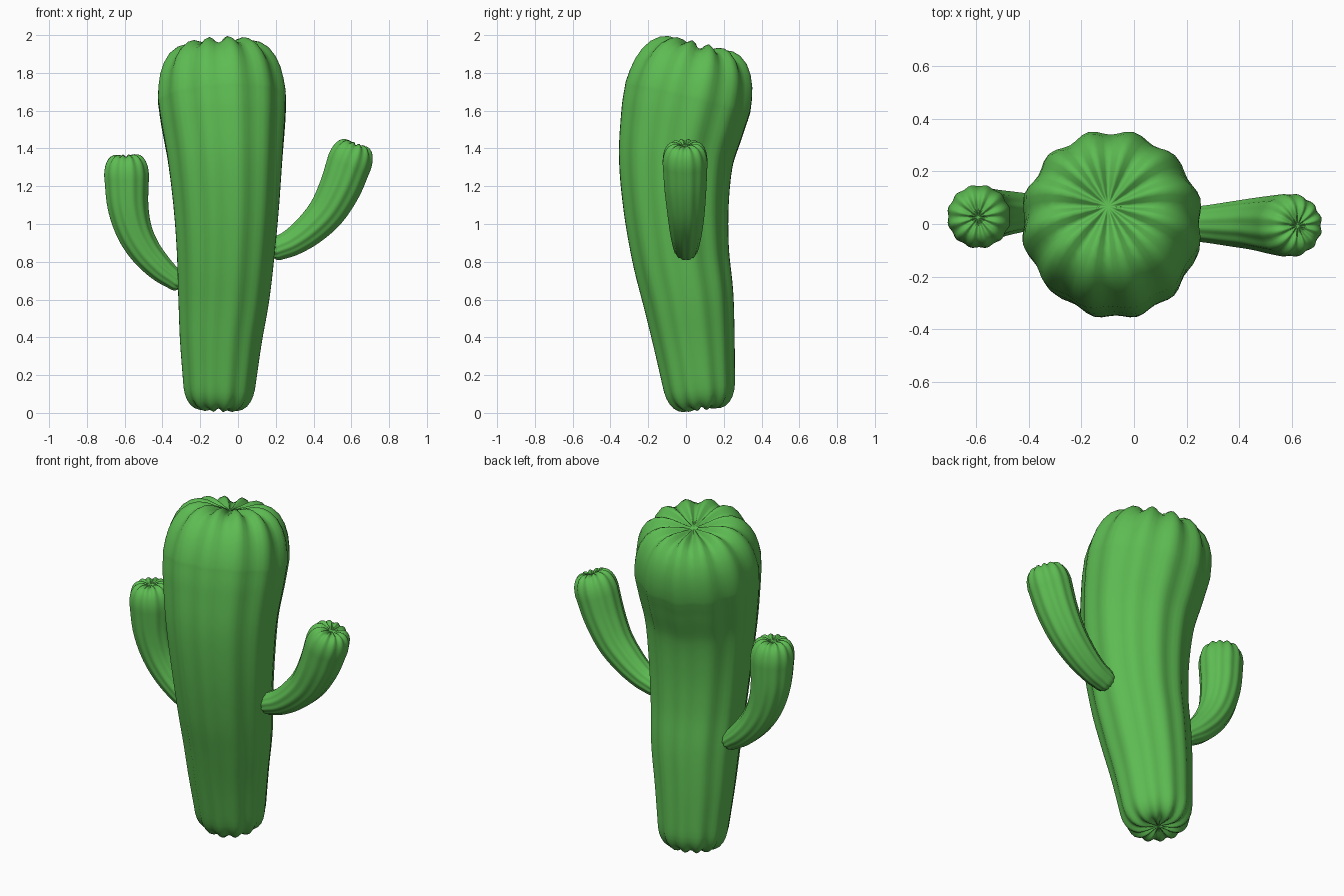
import bpy, bmesh, math
from mathutils import Vector

if "Cube" in bpy.data.objects:
    bpy.data.objects.remove(bpy.data.objects["Cube"])

RIBS, SEG = 12, 72
green = bpy.data.materials.new("cactus green")
green.diffuse_color = (0.11, 0.5, 0.085, 1)
green.use_nodes = True
green.node_tree.nodes["Principled BSDF"].inputs["Base Color"].default_value = green.diffuse_color

# rounded cap: radius factor, height factor, radial groove, axial groove
CAP = [(0.98, .24, .06, 0), (.945, .45, .065, .01), (.88, .65, .075, .03),
       (.78, .83, .08, .06), (.65, .95, .08, .09), (.52, 1.0, .07, .12),
       (.38, .99, .05, .12), (.24, .94, .03, .09), (.11, .89, .0, .04)]


def catmull(pts, steps=6):
    """Smooth path through (x, y, z, radius) points."""
    p = [Vector(q) for q in pts]
    p = [2 * p[0] - p[1]] + p + [2 * p[-1] - p[-2]]
    out = []
    for i in range(1, len(p) - 2):
        a, b, c, d = p[i - 1:i + 3]
        for s in range(steps):
            t = s / steps
            out.append(0.5 * (2 * b + (c - a) * t + (2 * a - 5 * b + 4 * c - d) * t * t
                              + (3 * b - a - 3 * c + d) * t ** 3))
    return out + [p[-2]]


def ribbed_stem(name, pts, low_cap, high_cap):
    """Ribbed tube along a path, closed with dented, grooved caps."""
    path = catmull(pts)
    pos = [q.to_3d() for q in path]
    n = len(pos)
    tan = [(pos[min(i + 1, n - 1)] - pos[max(i - 1, 0)]).normalized() for i in range(n)]
    bm = bmesh.new()

    def ring(c, t, r, groove, dent=0.0):
        u = Vector((0, 1, 0))
        u = (u - t * u.dot(t)).normalized()
        v = u.cross(t)
        vs = []
        for k in range(SEG):
            a = 2 * math.pi * k / SEG
            w = 0.5 + 0.5 * math.cos(RIBS * a)      # 1 in grooves, 0 on ridges
            rr = r * (1 - groove * w)
            vs.append(bm.verts.new(c + (u * math.cos(a) + v * math.sin(a)) * rr - t * dent * w))
        return vs

    def cap(i, sign, h):
        r = path[i][3] / math.cos(math.pi / RIBS)
        rings = []
        for f, g, gr, d in CAP:
            rings.append(ring(pos[i] + tan[i] * sign * h * g, tan[i], r * f, gr, sign * d * h))
        return rings, bm.verts.new(pos[i] + tan[i] * sign * h * .86)

    low, low_pole = cap(0, -1, low_cap)
    high, high_pole = cap(n - 1, 1, high_cap)
    body = [ring(pos[i], tan[i], path[i][3] / math.cos(math.pi / RIBS), .05) for i in range(n)]
    rings = low[::-1] + body + high
    for k in range(SEG):
        j = (k + 1) % SEG
        for a, b in zip(rings, rings[1:]):
            bm.faces.new((a[k], a[j], b[j], b[k]))
        bm.faces.new((low_pole, rings[0][j], rings[0][k]))
        bm.faces.new((high_pole, rings[-1][k], rings[-1][j]))
    bmesh.ops.recalc_face_normals(bm, faces=bm.faces[:])
    for f in bm.faces:
        f.smooth = True
    me = bpy.data.meshes.new(name)
    bm.to_mesh(me)
    bm.free()
    me.materials.append(green)
    ob = bpy.data.objects.new(name, me)
    bpy.context.collection.objects.link(ob)


# main trunk, leaning forward in the middle and back at the top
ribbed_stem("trunk", [
    (-.098, .067, .17, .192), (-.09, .04, .4, .217), (-.075, .01, .62, .24),
    (-.065, -.03, .85, .257), (-.062, -.053, 1.1, .278), (-.068, -.052, 1.35, .302),
    (-.078, -.018, 1.55, .327), (-.085, .01, 1.67, .337)], .155, .29)

# right arm, leaning outwards
ribbed_stem("right_arm", [
    (.215, 0, .872, .063), (.29, 0, .905, .072), (.38, 0, .97, .085),
    (.47, 0, 1.065, .098), (.54, -.003, 1.19, .110), (.592, -.005, 1.33, .118)], .045, .105)

# left arm, ending upright
ribbed_stem("left_arm", [
    (-.335, .045, .705, .055), (-.41, .045, .765, .07), (-.49, .042, .855, .083),
    (-.55, .037, .965, .095), (-.583, .032, 1.1, .108), (-.59, .028, 1.26, .118)], .045, .107)
